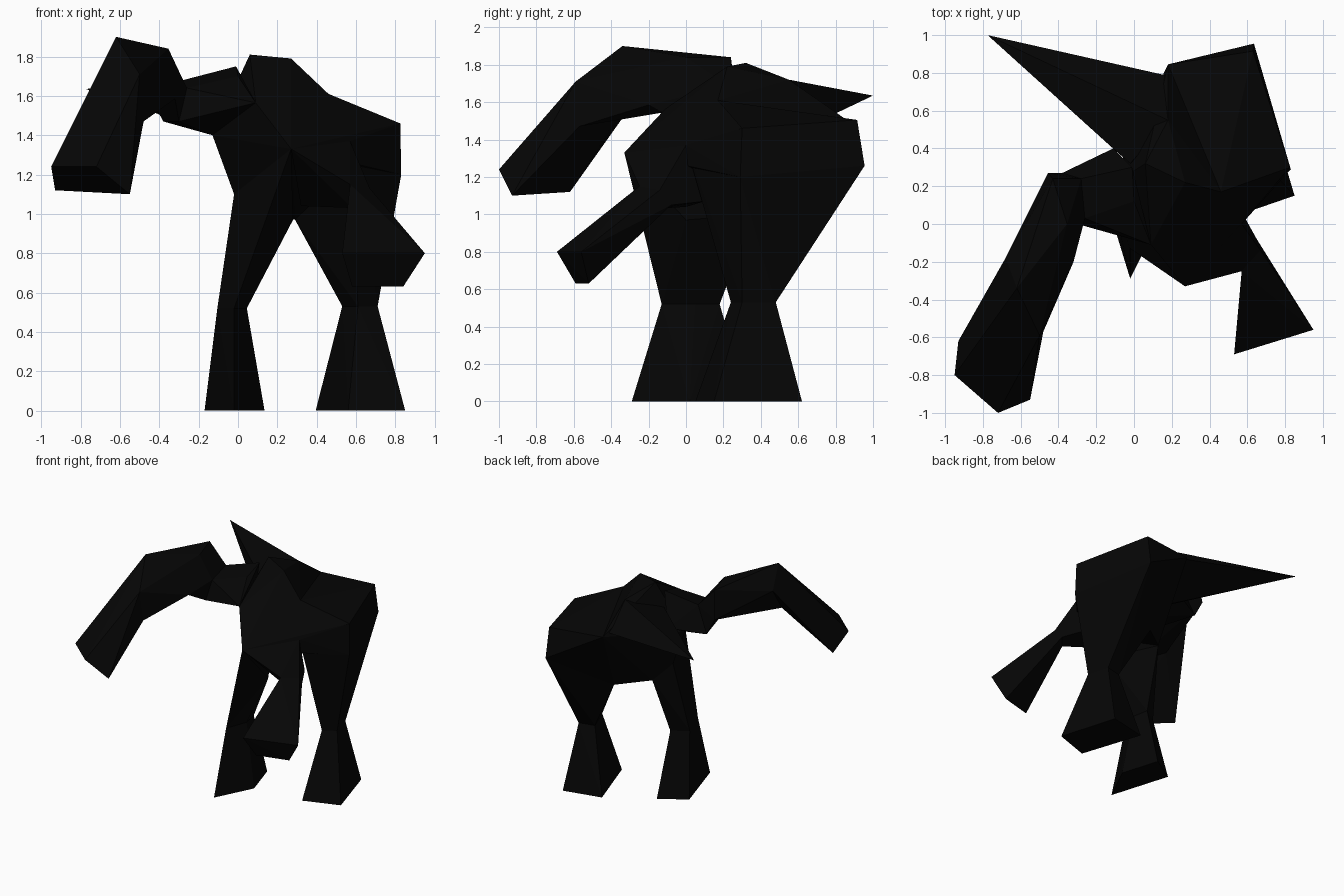
import bpy, bmesh

mat = bpy.data.materials.new("near_black")
mat.diffuse_color = (0.0017, 0.0017, 0.0017, 1)


def hull(name, *groups):
    """Flat-faced convex part spanned by a few corner points."""
    bm = bmesh.new()
    for p in sorted({p for g in groups for p in g}):
        bm.verts.new(p)
    bmesh.ops.convex_hull(bm, input=bm.verts[:])
    loose = [v for v in bm.verts if not v.link_faces]
    bmesh.ops.delete(bm, geom=loose, context='VERTS')
    bmesh.ops.recalc_face_normals(bm, faces=bm.faces[:])
    me = bpy.data.meshes.new(name)
    bm.to_mesh(me)
    bm.free()
    me.materials.append(mat)
    ob = bpy.data.objects.new(name, me)
    bpy.context.collection.objects.link(ob)
    return ob


# Shared corner points of the body
chest = (0.27, -0.33, 1.33)
collar = (0.09, -0.11, 1.565)
top_left = (0.06, 0.32, 1.81)
top_right = (0.27, 0.22, 1.79)
top_back = (0.18, 0.55, 1.72)
shoulder_top = (0.46, 0.17, 1.61)
back_left = (0.18, 0.845, 1.515)
side_left = (-0.02, 0.20, 1.10)
neck_low = (-0.13, 0.20, 1.40)
neck_back = (-0.11, 0.40, 1.50)
arm_root = (0.57, 0.0, 1.37)
hip_right = (0.83, 0.29, 1.20)
rump = (0.635, 0.955, 1.26)
groin_front = (0.28, 0.0, 0.97)
groin_left = (0.06, 0.36, 1.0)
groin_back = (0.29, 0.54, 0.97)

# Torso and the raised hump on top of it
hull("torso", [chest, collar, shoulder_top, back_left, side_left, neck_low,
               arm_root, hip_right, rump, groin_left, groin_back,
               (0.825, 0.30, 1.46), (0.63, 0.915, 1.505)])
hull("hump", [chest, collar, top_left, top_right, top_back, shoulder_top,
              back_left, neck_low])

# Pointed back spike
hull("spike", [(-0.775, 1.0, 1.635), top_back, (0.20, 0.78, 1.53),
               (-0.02, 0.32, 1.62), (-0.10, 0.39, 1.42), (0.05, 0.36, 1.35)])

# Neck and short connector to the long arm
neck_ring = [(-0.28, 0.24, 1.68), (-0.26, 0.03, 1.64),
             (-0.30, 0.0, 1.47), (-0.38, 0.27, 1.47)]
shoulder_ring = [(-0.354, 0.0, 1.84), (-0.43, 0.24, 1.84),
                 (-0.32, -0.20, 1.585), (-0.455, 0.27, 1.61)]
hull("neck", neck_ring, [collar, (0.0, 0.12, 1.70), (-0.01, 0.30, 1.75),
                         neck_low, neck_back])
hull("neck_connector", neck_ring, shoulder_ring)

# Long raised arm in two segments sharing the elbow ring
elbow = [(-0.62, -0.34, 1.90), (-0.50, -0.59, 1.71), (-0.48, -0.57, 1.47),
         (-0.63, -0.37, 1.515), (-0.68, -0.18, 1.74)]
hull("long_upper_arm", elbow, shoulder_ring)
hull("long_forearm", elbow,
     [(-0.95, -0.80, 1.24), (-0.72, -1.0, 1.24),
      (-0.55, -0.93, 1.10), (-0.93, -0.62, 1.12)])

# Short lowered arm: shoulder wedge, then a widening forearm
short_elbow = [(0.57, -0.25, 1.15), (0.67, -0.14, 1.13),
               (0.65, -0.08, 1.05), (0.58, -0.16, 1.03)]
hull("short_shoulder", short_elbow,
     [chest, arm_root, (0.55, 0.10, 1.07), (0.32, 0.0, 1.04)])
hull("short_forearm", short_elbow,
     [(0.95, -0.56, 0.80), (0.53, -0.69, 0.80),
      (0.84, -0.52, 0.63), (0.58, -0.59, 0.63)])

# Legs: thigh down to the knee ring, then a flaring shin
legs = {
    "left": ([chest, side_left, groin_left, groin_front],
             [(-0.02, -0.13, 0.52), (0.045, 0.05, 0.52),
              (0.02, 0.18, 0.52), (-0.105, 0.10, 0.52)],
             [(-0.02, -0.29, 0), (0.135, 0.02, 0),
              (0.04, 0.33, 0), (-0.17, 0.20, 0)]),
    "right": ([arm_root, hip_right, rump, groin_back],
              [(0.61, 0.24, 0.53), (0.71, 0.30, 0.53),
               (0.66, 0.48, 0.53), (0.53, 0.45, 0.53)],
              [(0.56, 0.05, 0), (0.85, 0.15, 0),
               (0.71, 0.62, 0), (0.395, 0.55, 0)]),
}
for side, (hip, knee, foot) in legs.items():
    hull(side + "_thigh", hip, knee)
    hull(side + "_shin", knee, foot)
